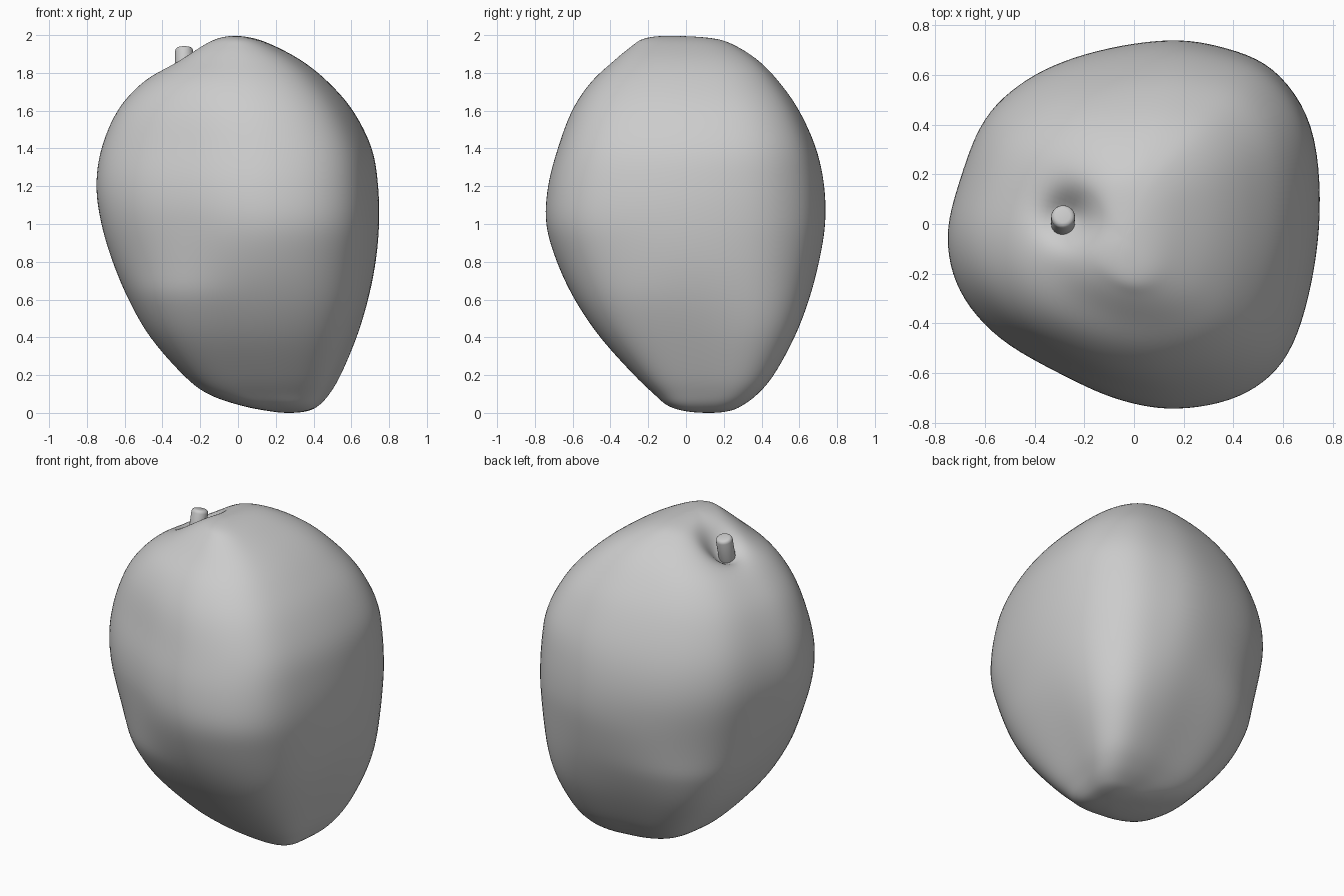
import bpy, bmesh, math
from mathutils import Vector

if "Cube" in bpy.data.objects:
    bpy.data.objects.remove(bpy.data.objects["Cube"])

# Horizontal slices: z, x min, x max, y min, y max, squareness, back-right bulge
SLICES = [
    (0.00, 0.27, 0.27, 0.12, 0.12, 3.0, 0.10),
    (0.01, 0.16, 0.37, -0.01, 0.23, 3.2, 0.10),
    (0.04, 0.01, 0.43, -0.10, 0.30, 3.6, 0.12),
    (0.10, -0.16, 0.485, -0.17, 0.38, 3.9, 0.14),
    (0.20, -0.29, 0.545, -0.275, 0.465, 3.8, 0.14),
    (0.40, -0.465, 0.63, -0.455, 0.575, 3.4, 0.12),
    (0.60, -0.58, 0.69, -0.59, 0.652, 2.9, 0.07),
    (0.80, -0.665, 0.73, -0.685, 0.705, 2.4, 0.03),
    (1.00, -0.725, 0.748, -0.742, 0.738, 2.0, 0.0),
    (1.20, -0.752, 0.743, -0.732, 0.733, 2.0, 0.0),
    (1.40, -0.725, 0.71, -0.68, 0.69, 2.0, 0.02),
    (1.60, -0.64, 0.61, -0.605, 0.60, 2.2, 0.05),
    (1.75, -0.51, 0.48, -0.505, 0.495, 2.4, 0.06),
    (1.86, -0.36, 0.345, -0.387, 0.39, 2.4, 0.06),
    (1.94, -0.24, 0.20, -0.29, 0.27, 2.4, 0.05),
    (1.985, -0.14, 0.08, -0.215, 0.15, 2.3, 0.0),
    (2.00, -0.04, -0.04, -0.06, -0.06, 2.2, 0.0),
]
# Plan outline of the fruit, counter-clockwise
OUTLINE = [(0.75, 0.05), (0.715, 0.4), (0.56, 0.63), (0.33, 0.725), (0.1, 0.745),
           (-0.2, 0.69), (-0.43, 0.59), (-0.6, 0.43), (-0.7, 0.18), (-0.75, -0.05),
           (-0.7, -0.27), (-0.54, -0.46), (-0.28, -0.61), (-0.06, -0.705),
           (0.17, -0.74), (0.42, -0.69), (0.6, -0.55), (0.7, -0.3)]
SEG, STEPS = 6, 6


def spline(a, b, c, d, t):
    return [0.5 * (2*q + (r - p)*t + (2*p - 5*q + 4*r - s)*t*t + (3*q - p - 3*r + s)*t**3)
            for p, q, r, s in zip(a, b, c, d)]


def mirrored(r):
    return (r[0], r[2], r[1], r[4], r[3]) + r[5:]


# Smooth the outline and the slices
n = len(OUTLINE)
ring = [spline(*[OUTLINE[(i + k) % n] for k in (-1, 0, 1, 2)], j / SEG)
        for i in range(n) for j in range(SEG)]
ctrl = [mirrored(SLICES[1])] + SLICES + [mirrored(SLICES[-2])]
rows = [spline(*ctrl[i:i + 4], j / STEPS)
        for i in range(len(SLICES) - 1) for j in range(STEPS)][1:]
m = len(ring)


# Outline swollen softly towards a superellipse, scaled to a -1..1 box
def section(p, bulge):
    w = min(1.0, max(0.0, (p - 2) / 0.8))
    pts = []
    for u, v in ring:
        u, v = u / 0.75, v / 0.7425
        r = math.hypot(u, v)
        u, v = u / r, v / r
        s = (abs(u)**p + abs(v)**p) ** (-1 / p)
        r += w * (((r**10 + s**10) / 2) ** 0.1 - r)
        r *= 1 + bulge * math.exp(-((math.atan2(v, u) - 0.785) / 0.5) ** 2)
        pts.append((u * r, v * r))
    out = []
    for k in (0, 1):
        lo, hi = min(q[k] for q in pts), max(q[k] for q in pts)
        out.append([(2*q[k] - lo - hi) / (hi - lo) for q in pts])
    return zip(*out)


# Stalk hollow near the top
def hollow(x, y, z):
    if z < 1.2:
        return z
    dx, dy = x + 0.265, y - 0.03
    d2 = dx*dx + dy*dy
    return z - 0.035 * math.exp(-d2 / 0.03) - 0.11 * math.exp(-d2 / 0.008)


# Fruit body
bm = bmesh.new()
loops = []
for z, x0, x1, y0, y1, p, bulge in rows:
    loop = []
    for u, v in section(p, bulge):
        x = (x0 + x1) / 2 + u * (x1 - x0) / 2
        y = (y0 + y1) / 2 + v * (y1 - y0) / 2
        loop.append(bm.verts.new((x, y, hollow(x, y, z))))
    loops.append(loop)
for a, b in zip(loops, loops[1:]):
    for i in range(m):
        bm.faces.new((a[i], a[(i+1) % m], b[(i+1) % m], b[i]))
for loop, s, flip in ((loops[0], SLICES[0], True), (loops[-1], SLICES[-1], False)):
    tip = bm.verts.new((s[1], s[3], hollow(s[1], s[3], s[0])))
    for i in range(m):
        f = [loop[i], loop[(i+1) % m], tip]
        bm.faces.new(f[::-1] if flip else f)
# Relax the surface lightly
for _ in range(6):
    bmesh.ops.smooth_vert(bm, verts=[v for v in bm.verts if 0.005 < v.co.z < 1.995], factor=0.4,
                          use_axis_x=True, use_axis_y=True, use_axis_z=True)
me = bpy.data.meshes.new("fruit_body")
bm.to_mesh(me)
bm.free()
me.shade_smooth()
bpy.context.collection.objects.link(bpy.data.objects.new("fruit_body", me))

# Short stalk
base, top = Vector((-0.285, -0.015, 1.74)), Vector((-0.285, 0.033, 1.935))
bpy.ops.mesh.primitive_cylinder_add(vertices=24, radius=0.048, depth=(top - base).length,
                                    location=(base + top) / 2)
stalk = bpy.context.object
stalk.name = "stalk"
stalk.rotation_euler = (top - base).to_track_quat('Z', 'Y').to_euler()
bev = stalk.modifiers.new("round_rim", 'BEVEL')
bev.width, bev.segments = 0.02, 3
bpy.ops.object.shade_smooth()
